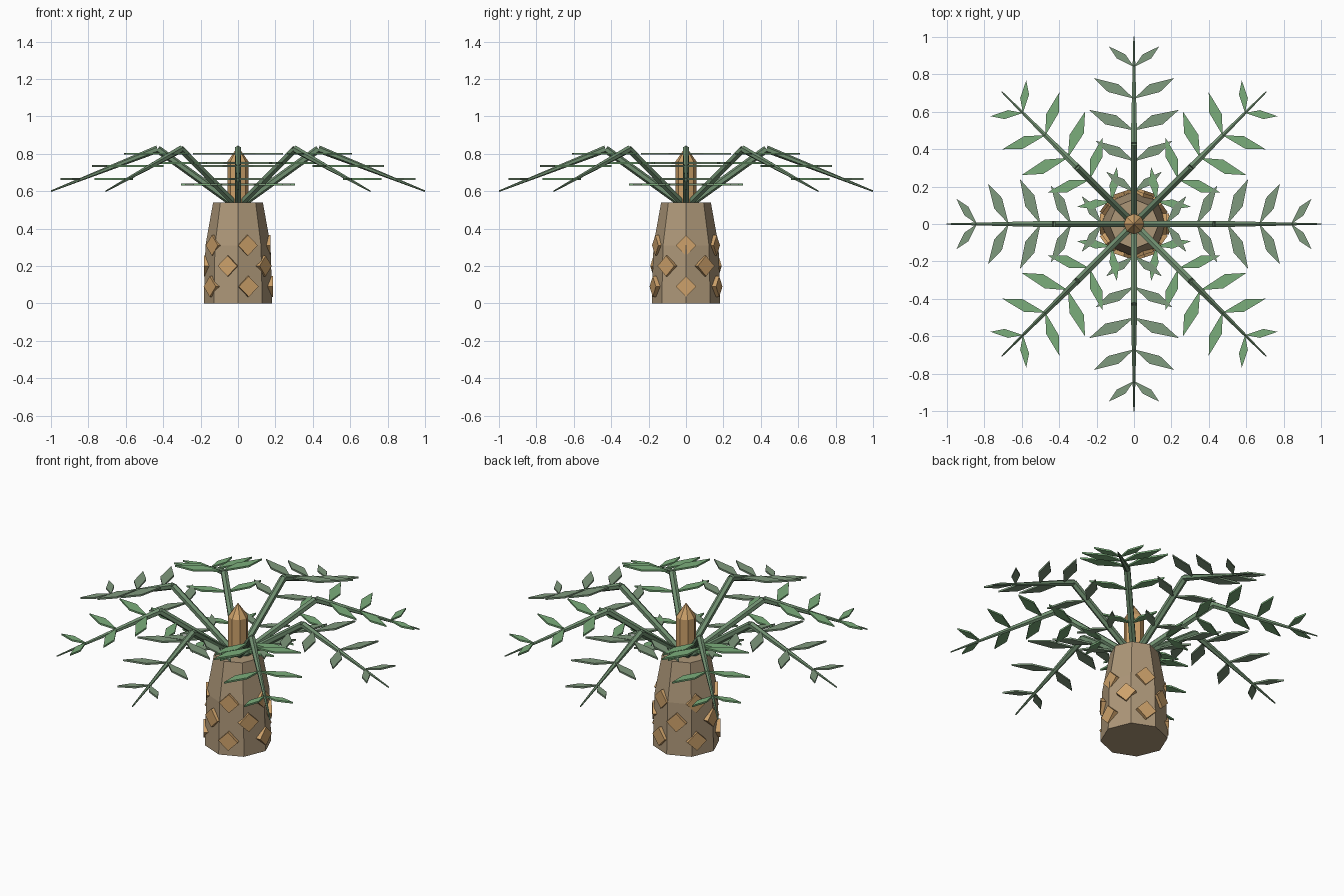
import bpy, bmesh, math
from mathutils import Matrix, Vector

cube = bpy.data.objects.get("Cube")
if cube:
    bpy.data.objects.remove(cube)


def material(name, rgb):
    col = [(c / 255) ** 2.2 for c in rgb] + [1]
    m = bpy.data.materials.new(name)
    m.use_nodes = True
    m.diffuse_color = col
    m.node_tree.nodes["Principled BSDF"].inputs["Base Color"].default_value = col
    return m


BARK = material("bark brown", (172, 150, 120))
SCALE = material("scale tan", (204, 160, 106))
STEM = material("stem grey green", (112, 142, 112))
LEAF_GREY = material("leaf grey green", (126, 152, 124))
LEAF_GREEN = material("leaf green", (122, 172, 122))


def finish(name, bm, mat):
    bmesh.ops.recalc_face_normals(bm, faces=bm.faces)
    me = bpy.data.meshes.new(name)
    bm.to_mesh(me)
    bm.free()
    me.materials.append(mat)
    ob = bpy.data.objects.new(name, me)
    bpy.context.collection.objects.link(ob)
    return ob


def turned(name, profile, mat, sides=8):
    """Low-poly solid of revolution from (radius, height) pairs."""
    bm = bmesh.new()
    rings = []
    for r, z in profile:
        rings.append([bm.verts.new((r * math.cos(a), r * math.sin(a), z))
                      for a in (math.tau * i / sides for i in range(sides))])
    for low, high in zip(rings, rings[1:]):
        for i in range(sides):
            j = (i + 1) % sides
            bm.faces.new((low[i], low[j], high[j], high[i]))
    bm.faces.new(rings[0])
    bm.faces.new(rings[-1])
    bmesh.ops.remove_doubles(bm, verts=bm.verts, dist=0.0005)
    return finish(name, bm, mat)


def rod(bm, start, end, r1, r2):
    """Tapered six-sided rod between two points."""
    a, b = Vector(start), Vector(end)
    turn = (b - a).to_track_quat('Z', 'Y').to_matrix().to_4x4()
    bmesh.ops.create_cone(bm, cap_ends=True, segments=6, radius1=r1, radius2=r2,
                          depth=(b - a).length,
                          matrix=Matrix.Translation((a + b) / 2) @ turn)


def leaflet(bm, r, z, reach, side, thick=0.01):
    """Flat four-cornered blade growing outward and sideways from the stem."""
    base = Vector((r, 0, z - thick / 2))
    along = Vector((0.11, side * reach, 0))
    across = Vector((reach, -side * 0.11, 0)) * 0.13
    outline = [base, base + along * 0.45 + across,
               base + along, base + along * 0.58 - across]
    face = bm.faces.new([bm.verts.new(p) for p in outline])
    top = bmesh.ops.extrude_face_region(bm, geom=[face])["geom"]
    bmesh.ops.translate(bm, vec=(0, 0, thick),
                        verts=[v for v in top if isinstance(v, bmesh.types.BMVert)])


# Trunk and central bud
turned("trunk", [(0.183, 0), (0.174, 0.31), (0.133, 0.54)], BARK)
turned("bud", [(0.055, 0.53), (0.055, 0.76), (0.0001, 0.84)], SCALE)

# Diamond bark scales in three staggered rings
bm = bmesh.new()
for row, (z, r) in enumerate([(0.09, 0.172), (0.2, 0.168), (0.31, 0.158)]):
    for i in range(5):
        place = (Matrix.Rotation(math.radians(72 * i + 36 * (row % 2)), 4, 'Z')
                 @ Matrix.Translation((r, 0, z))
                 @ Matrix.Rotation(math.pi / 4, 4, 'X')
                 @ Matrix.Diagonal((0.03, 0.078, 0.078, 1)))
        bmesh.ops.create_cube(bm, size=1, matrix=place)
finish("bark_scales", bm, SCALE)

# Fronds: bent stem plus five pairs of leaflets, eight times around
ELBOW = (0.43, 0, 0.825)
PAIRS = [(0.17, 0.635, 0.15), (0.335, 0.75, 0.205), (0.5, 0.8, 0.24),
         (0.67, 0.735, 0.215), (0.84, 0.665, 0.135)]
for i in range(8):
    spin = Matrix.Rotation(math.tau * i / 8, 4, 'Z')
    bm = bmesh.new()
    rod(bm, (0.02, 0, 0.53), ELBOW, 0.02, 0.02)
    rod(bm, ELBOW, (1, 0, 0.6), 0.02, 0.004)
    finish(f"frond_stem_{i + 1}", bm, STEM).matrix_world = spin

    bm = bmesh.new()
    for r, z, reach in PAIRS:
        for side in (-1, 1):
            leaflet(bm, r, z, reach, side)
    leaves = finish(f"frond_leaflets_{i + 1}", bm, LEAF_GREEN if i % 2 else LEAF_GREY)
    leaves.matrix_world = spin
